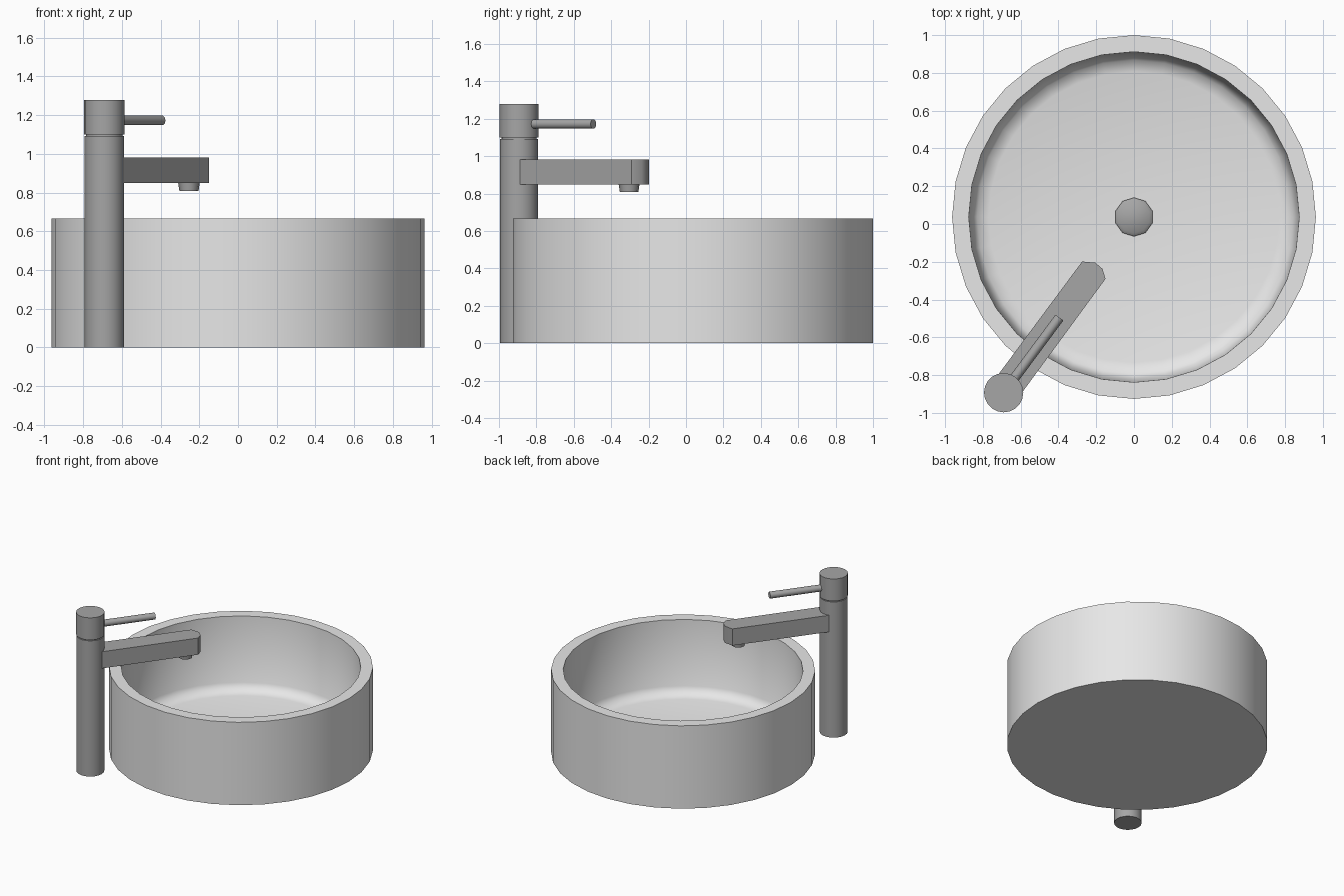
import bpy, math
from mathutils import Matrix

if "Cube" in bpy.data.objects:
    bpy.data.objects.remove(bpy.data.objects["Cube"])

def material(name, v):
    m = bpy.data.materials.new(name)
    m.diffuse_color = (v, v, v, 1)
    m.use_nodes = True
    m.node_tree.nodes["Principled BSDF"].inputs["Base Color"].default_value = m.diffuse_color
    return m

CERAMIC = material("white ceramic", 0.8)
METAL = material("grey metal", 0.38)
CY = 0.037                                   # basin centre in y
POST = (-0.69, -0.893)
ANG = math.atan2(CY - POST[1], -POST[0])     # the tap points at the drain

def add_mesh(name, verts, faces, mat, matrix=None):
    me = bpy.data.meshes.new(name)
    me.from_pydata(verts, [], faces)
    me.materials.append(mat)
    ob = bpy.data.objects.new(name, me)
    bpy.context.collection.objects.link(ob)
    if matrix:
        me.transform(matrix)
    bpy.ops.object.select_all(action='DESELECT')
    ob.select_set(True)
    bpy.context.view_layer.objects.active = ob
    bpy.ops.object.shade_smooth_by_angle(angle=math.radians(48))
    return ob

def lathe(name, profile, n, mat, matrix=None):
    """Closed revolved solid from (radius, z) points, bottom first."""
    verts, faces = [], []
    for r, z in profile:
        for i in range(n):
            a = math.pi / 2 + 2 * math.pi * i / n
            verts.append((r * math.cos(a), r * math.sin(a), z))
    for k in range(len(profile) - 1):
        for i in range(n):
            j = (i + 1) % n
            faces.append((k*n + i, k*n + j, (k+1)*n + j, (k+1)*n + i))
    faces.append(tuple(reversed(range(n))))
    top = (len(profile) - 1) * n
    faces.append(tuple(range(top, top + n)))
    return add_mesh(name, verts, faces, mat, matrix)

# basin: straight outer wall, flat rim, steep inner wall and shallow floor
lathe("basin", [(0.963, 0), (0.963, 0.667), (0.875, 0.667), (0.86, 0.14),
                (0.83, 0.09), (0.77, 0.075), (0.1, 0.055)],
      32, CERAMIC, Matrix.Translation((0, CY, 0)))

# drain plug
lathe("drain", [(0.103, 0.045), (0.103, 0.07), (0.085, 0.085)], 10, METAL,
      Matrix.Translation((0, CY, 0)))

# tap frame: x runs along the spout
tap = Matrix.Translation((*POST, 0)) @ Matrix.Rotation(ANG, 4, 'Z')

# post, thin neck and cap
lathe("tap_post", [(0.102, 0), (0.102, 1.092)], 20, METAL, tap)
lathe("tap_neck", [(0.094, 1.08), (0.094, 1.105)], 20, METAL, tap)
lathe("tap_cap", [(0.104, 1.1), (0.104, 1.278)], 20, METAL, tap)

# spout: bar with a softened tip
outline = [(0.03, -0.078), (0.805, -0.074), (0.838, -0.03),
           (0.842, 0.02), (0.805, 0.08), (0.03, 0.08)]
n = len(outline)
verts = [(x, y, z) for z in (0.848, 0.982) for x, y in outline]
faces = [tuple(reversed(range(n))), tuple(range(n, 2 * n))]
faces += [(i, (i + 1) % n, (i + 1) % n + n, i + n) for i in range(n)]
add_mesh("spout", verts, faces, METAL, tap)

# nozzle under the spout
lathe("nozzle", [(0.05, 0.808), (0.057, 0.855)], 8, METAL,
      tap @ Matrix.Translation((0.733, 0, 0)))

# lever rod
lathe("lever", [(0.026, 0.05), (0.026, 0.495)], 10, METAL,
      tap @ Matrix.Translation((0, 0, 1.172)) @ Matrix.Rotation(math.pi / 2, 4, 'Y'))
